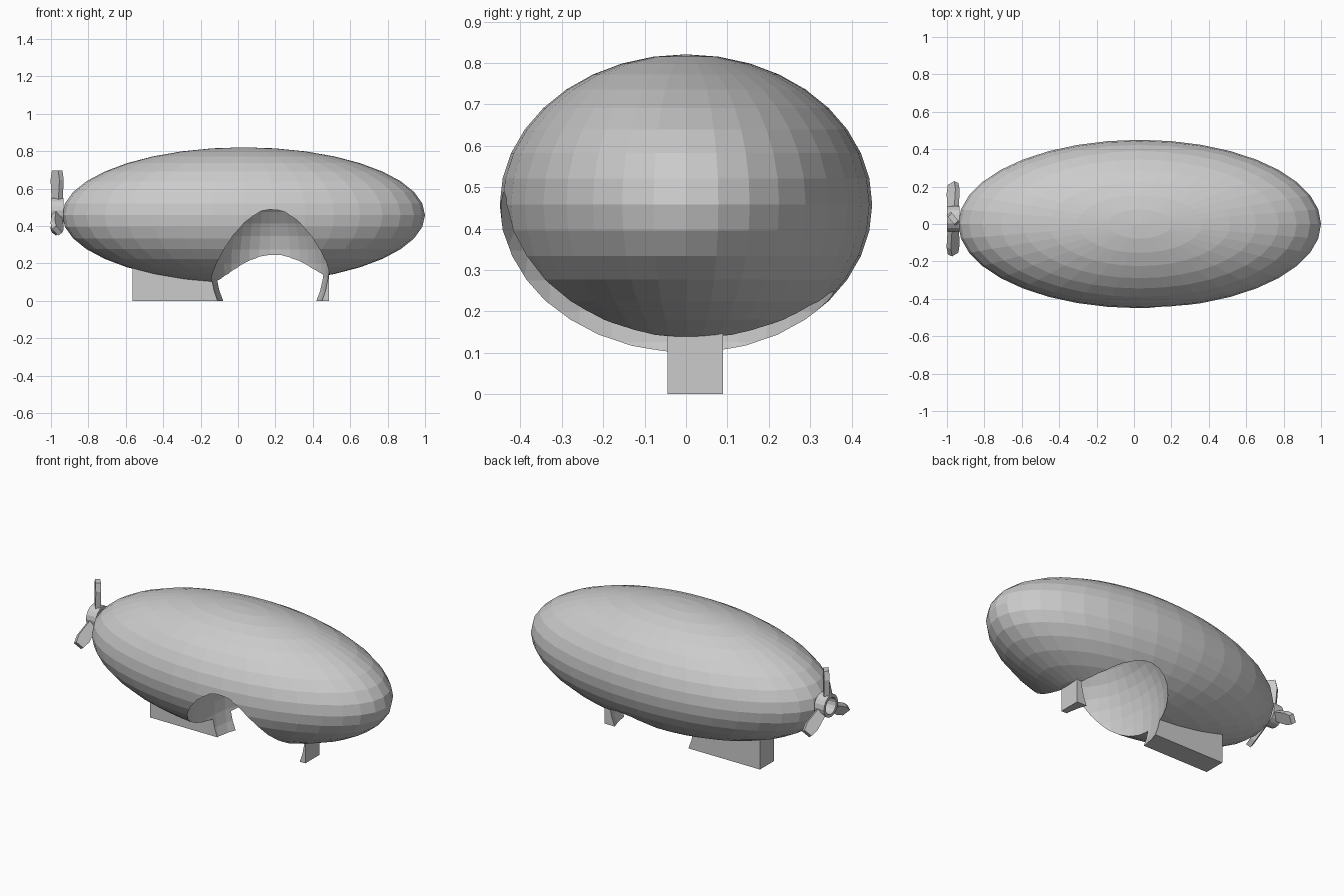
import bpy, bmesh, math
from mathutils import Matrix, Vector

if "Cube" in bpy.data.objects:
    bpy.data.objects.remove(bpy.data.objects["Cube"])


def add_object(name, bm):
    bmesh.ops.recalc_face_normals(bm, faces=bm.faces)
    mesh = bpy.data.meshes.new(name)
    bm.to_mesh(mesh)
    bm.free()
    ob = bpy.data.objects.new(name, mesh)
    bpy.context.collection.objects.link(ob)
    return ob


def ellipsoid(name, centre, radii):
    bm = bmesh.new()
    bmesh.ops.create_uvsphere(bm, u_segments=36, v_segments=18, radius=1)
    bmesh.ops.scale(bm, vec=radii, verts=bm.verts)
    bmesh.ops.translate(bm, vec=centre, verts=bm.verts)
    return add_object(name, bm)


def box(name, lo, hi):
    lo, hi = Vector(lo), Vector(hi)
    bm = bmesh.new()
    bmesh.ops.create_cube(bm, size=1)
    bmesh.ops.scale(bm, vec=hi - lo, verts=bm.verts)
    bmesh.ops.translate(bm, vec=(lo + hi) / 2, verts=bm.verts)
    return add_object(name, bm)


def loft(bm, rings, closed=False):
    """Skin a list of vertex rings, capping the ends unless closed."""
    rings = [[bm.verts.new(p) for p in r] for r in rings]
    n = len(rings[0])
    pairs = list(zip(rings, rings[1:])) + ([(rings[-1], rings[0])] if closed else [])
    for a, b in pairs:
        for i in range(n):
            j = (i + 1) % n
            bm.faces.new((a[i], a[j], b[j], b[i]))
    if not closed:
        bm.faces.new(rings[0])
        bm.faces.new(rings[-1])


# Gas envelope and keel gondola
envelope = ellipsoid("envelope", (0.03, 0, 0.458), (0.97, 0.45, 0.363))
gondola = box("gondola", (-0.563, -0.045, 0), (0.487, 0.09, 0.25))

# Rounded scoop cut out of the front underside
cutter = ellipsoid("scoop_cutter", (0.17, -0.1, 0.2), (0.32, 0.462, 0.43))
cutter.hide_render = True
for ob in (envelope, gondola):
    mod = ob.modifiers.new("scoop", 'BOOLEAN')
    mod.operation = 'DIFFERENCE'
    mod.solver = 'EXACT'
    mod.object = cutter
    bpy.context.view_layer.objects.active = ob
    bpy.ops.object.modifier_apply(modifier=mod.name)
bpy.data.objects.remove(cutter)

# Propeller hub: an open ring at the tail
HUB = Vector((-0.967, 0.028, 0.482))
bm = bmesh.new()
profile = [(-0.033, 0.068), (0.033, 0.068), (0.033, 0.05), (-0.033, 0.05)]
rings = []
for k in range(16):
    a = math.tau * k / 16
    rings.append([HUB + Vector((x, r * math.cos(a), r * math.sin(a))) for x, r in profile])
loft(bm, rings, closed=True)
add_object("propeller_hub", bm)

# Three twisted blades with tapered tips
for k in range(3):
    bm = bmesh.new()
    sections = [(0.058, 0.028), (0.165, 0.037), (0.215, 0.026)]
    loft(bm, [[(sx * 0.015, sy * w, r) for sx, sy in ((-1, -1), (1, -1), (1, 1), (-1, 1))]
              for r, w in sections])
    turn = Matrix.Rotation(math.tau * k / 3, 4, 'X') @ Matrix.Rotation(math.radians(40), 4, 'Z')
    bmesh.ops.transform(bm, matrix=Matrix.Translation(HUB) @ turn, verts=bm.verts)
    add_object(f"propeller_blade_{k + 1}", bm)
